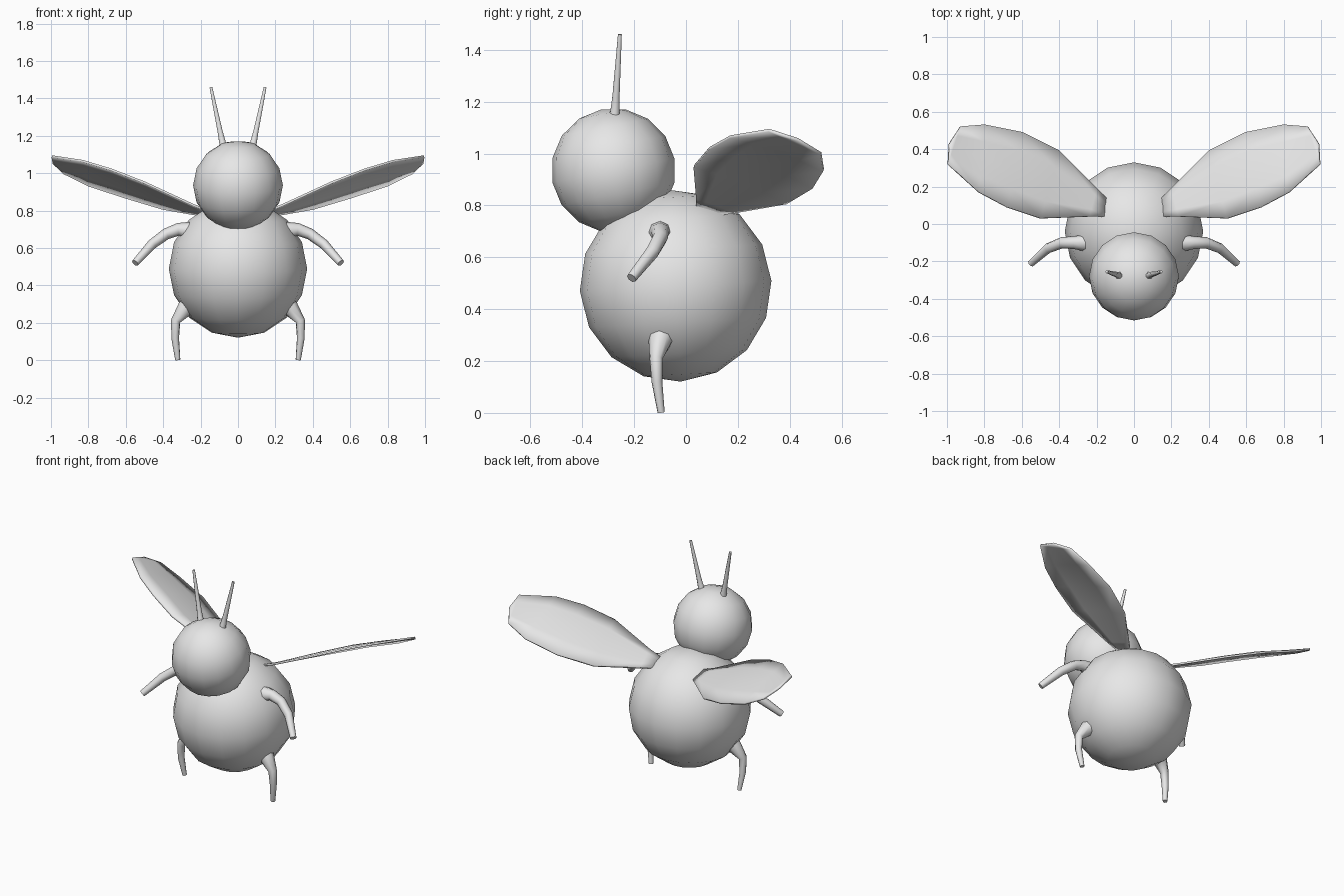
import bpy, bmesh, math

if "Cube" in bpy.data.objects:
    bpy.data.objects.remove(bpy.data.objects["Cube"])

grey = bpy.data.materials.new("light_grey")
grey.diffuse_color = (0.8, 0.8, 0.8, 1)
grey.use_nodes = True
grey.node_tree.nodes["Principled BSDF"].inputs["Base Color"].default_value = grey.diffuse_color


def finish(obj, name, angle=60, mirror=True):
    """Name, colour, smooth and optionally mirror a part across x = 0."""
    obj.name = name
    obj.data.materials.clear()
    obj.data.materials.append(grey)
    bpy.ops.object.select_all(action='DESELECT')
    obj.select_set(True)
    bpy.context.view_layer.objects.active = obj
    bpy.ops.object.shade_smooth_by_angle(angle=math.radians(angle))
    if mirror:
        obj.modifiers.new("mirror", 'MIRROR').use_mirror_merge = False


def ball(name, centre, radius, tilt):
    bpy.ops.mesh.primitive_uv_sphere_add(segments=16, ring_count=8, radius=radius,
                                         location=centre, rotation=(math.radians(tilt), 0, 0))
    finish(bpy.context.object, name, mirror=False)


def limb(name, points):
    """Tapered tube through (x, y, z, radius) points."""
    curve = bpy.data.curves.new(name, 'CURVE')
    curve.dimensions = '3D'
    curve.bevel_depth = 1.0
    curve.bevel_resolution = 2
    curve.use_fill_caps = True
    spline = curve.splines.new('POLY')
    spline.points.add(len(points) - 1)
    for p, (x, y, z, r) in zip(spline.points, points):
        p.co = (x, y, z, 1)
        p.radius = r
    obj = bpy.data.objects.new(name, curve)
    bpy.context.collection.objects.link(obj)
    bpy.ops.object.select_all(action='DESELECT')
    obj.select_set(True)
    bpy.context.view_layer.objects.active = obj
    bpy.ops.object.convert(target='MESH')
    finish(bpy.context.object, name)


# Round body and head
ball("body", (0, -0.04, 0.49), 0.37, 3)
ball("head", (0, -0.28, 0.935), 0.24, 11)

# Limbs and antennae, flared where they leave the body
limb("arms", [(0.20, -0.10, 0.68, 0.06), (0.27, -0.10, 0.695, 0.045), (0.32, -0.10, 0.70, 0.034),
              (0.385, -0.10, 0.675, 0.03), (0.46, -0.13, 0.62, 0.027), (0.55, -0.21, 0.52, 0.02)])
limb("legs", [(0.22, -0.09, 0.32, 0.07), (0.285, -0.10, 0.275, 0.045), (0.333, -0.115, 0.21, 0.026),
              (0.336, -0.112, 0.12, 0.021), (0.322, -0.096, 0.002, 0.014)])
limb("antennae", [(0.068, -0.28, 1.10, 0.034), (0.08, -0.275, 1.15, 0.02),
                  (0.095, -0.27, 1.22, 0.015), (0.145, -0.255, 1.46, 0.008)])

# Wings: slightly cupped strips between the leading and trailing edges
leading = [(0.16, 0.04, 0.80), (0.24, 0.04, 0.83), (0.50, 0.03, 0.95),
           (0.68, 0.09, 1.02), (0.83, 0.17, 1.065), (0.995, 0.32, 1.09)]
trailing = [(0.15, 0.14, 0.768), (0.20, 0.19, 0.775), (0.40, 0.39, 0.81),
            (0.60, 0.49, 0.87), (0.80, 0.53, 0.935), (0.93, 0.52, 1.00)]
bulge = [0, 0.003, 0.015, 0.018, 0.014, 0]
steps = 4
bm = bmesh.new()
rows = []
for a, b, h in zip(leading, trailing, bulge):
    row = []
    for i in range(steps + 1):
        t = i / steps
        x, y, z = (p + (q - p) * t for p, q in zip(a, b))
        row.append(bm.verts.new((x, y, z + h * math.sin(math.pi * t))))
    rows.append(row)
for r0, r1 in zip(rows, rows[1:]):
    for i in range(steps):
        bm.faces.new((r0[i], r1[i], r1[i + 1], r0[i + 1]))
# Blunt outer tip
tip = bm.verts.new((0.988, 0.43, 1.055))
for i in range(steps):
    bm.faces.new((rows[-1][i], tip, rows[-1][i + 1]))
bmesh.ops.recalc_face_normals(bm, faces=bm.faces)
mesh = bpy.data.meshes.new("wings")
bm.to_mesh(mesh)
bm.free()
wings = bpy.data.objects.new("wings", mesh)
bpy.context.collection.objects.link(wings)
solid = wings.modifiers.new("thickness", 'SOLIDIFY')
solid.thickness = 0.012
solid.offset = 0
finish(wings, "wings")
